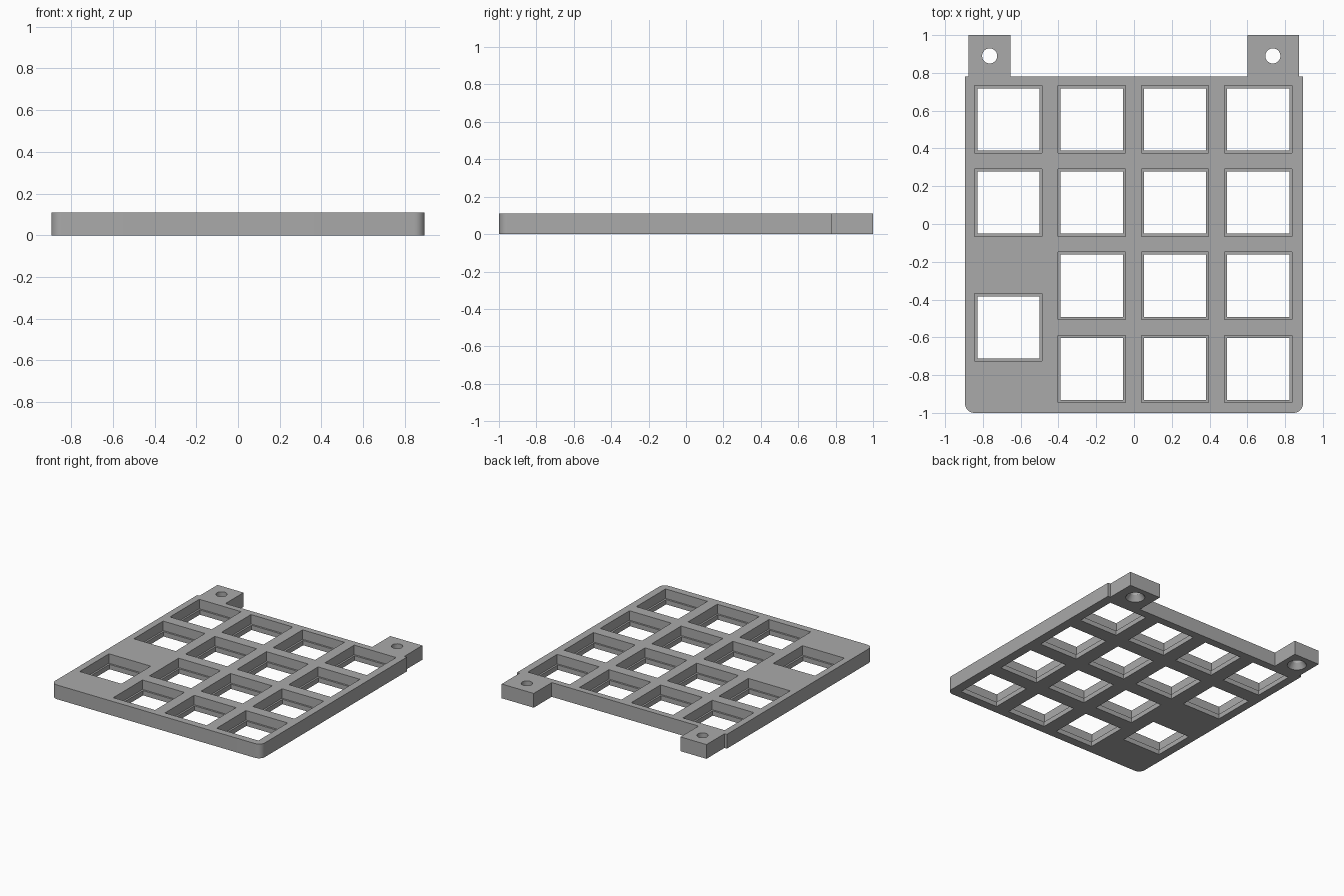
import bpy, bmesh, math

if "Cube" in bpy.data.objects:
    bpy.data.objects.remove(bpy.data.objects["Cube"])

H = 0.11            # plate thickness
LEDGE = 0.037       # height of the thin rim at the bottom of each opening

grey = bpy.data.materials.new("plain grey")
grey.diffuse_color = (0.4, 0.4, 0.4, 1)
grey.use_nodes = True
grey.node_tree.nodes["Principled BSDF"].inputs["Base Color"].default_value = grey.diffuse_color


def make_object(name, bm):
    bmesh.ops.recalc_face_normals(bm, faces=bm.faces)
    me = bpy.data.meshes.new(name)
    bm.to_mesh(me)
    bm.free()
    me.materials.append(grey)
    ob = bpy.data.objects.new(name, me)
    bpy.context.collection.objects.link(ob)
    return ob


def loft(bm, lower, z0, upper, z1):
    """Closed solid between two outlines with the same point count."""
    a = [bm.verts.new((x, y, z0)) for x, y in lower]
    b = [bm.verts.new((x, y, z1)) for x, y in upper]
    bm.faces.new(a[::-1])
    bm.faces.new(b)
    for i in range(len(a)):
        j = (i + 1) % len(a)
        bm.faces.new((a[i], a[j], b[j], b[i]))


def square(cx, cy, s):
    return [(cx + s * i / 2, cy + s * j / 2)
            for i, j in ((-1, -1), (1, -1), (1, 1), (-1, 1))]


def circle(cx, cy, r, n=32):
    return [(cx + r * math.cos(2 * math.pi * i / n),
             cy + r * math.sin(2 * math.pi * i / n)) for i in range(n)]


def arc(cx, cy, r, start):
    return [(cx + r * math.cos(math.radians(start + 11.25 * i)),
             cy + r * math.sin(math.radians(start + 11.25 * i))) for i in range(9)]


# Plate outline: rounded front corners and two mounting tabs at the back
r = 0.05
outline = arc(-0.895 + r, -1 + r, r, 180) + arc(0.895 - r, -1 + r, r, 270)
outline += [(0.895, 0.78), (0.873, 0.78), (0.873, 1), (0.60, 1), (0.60, 0.78),
            (-0.653, 0.78), (-0.653, 1), (-0.875, 1), (-0.875, 0.78), (-0.895, 0.78)]
bm = bmesh.new()
loft(bm, outline, 0, outline, H)
plate = make_object("key_plate", bm)

# Key positions: a four by four grid, the front left pair merged into one tall key
xs = [-0.665 + 0.441 * i for i in range(4)]
ys = [0.554 - 0.4405 * i for i in range(4)]
keys = [(x, y) for i, x in enumerate(xs) for j, y in enumerate(ys) if i > 0 or j < 2]
keys.append((xs[0], (ys[2] + ys[3]) / 2))

# Wide pockets from the top, narrower openings right through
pockets, openings = bmesh.new(), bmesh.new()
for x, y in keys:
    p, o = square(x, y, 0.357), square(x, y, 0.329)
    loft(pockets, p, LEDGE, p, H + 0.05)
    loft(openings, o, -0.05, o, H + 0.05)

# Screw holes, countersunk from below
holes, sinks = bmesh.new(), bmesh.new()
for x in (-0.764, 0.735):
    c = circle(x, 0.89, 0.04)
    loft(holes, c, -0.05, c, H + 0.05)
    loft(sinks, circle(x, 0.89, 0.075), -0.01, circle(x, 0.89, 0.035), 0.05)

for name, cut in (("pocket_cutter", pockets), ("opening_cutter", openings),
                  ("hole_cutter", holes), ("countersink_cutter", sinks)):
    cutter = make_object(name, cut)
    cutter.hide_render = True
    cutter.hide_set(True)
    mod = plate.modifiers.new(name, 'BOOLEAN')
    mod.operation = 'DIFFERENCE'
    mod.solver = 'EXACT'
    mod.object = cutter

# Smooth the round corners and holes, keep the edges crisp
bpy.context.view_layer.objects.active = plate
plate.select_set(True)
for m in list(plate.modifiers):
    bpy.ops.object.modifier_apply(modifier=m.name)
bpy.ops.object.shade_smooth_by_angle(angle=math.radians(30))
